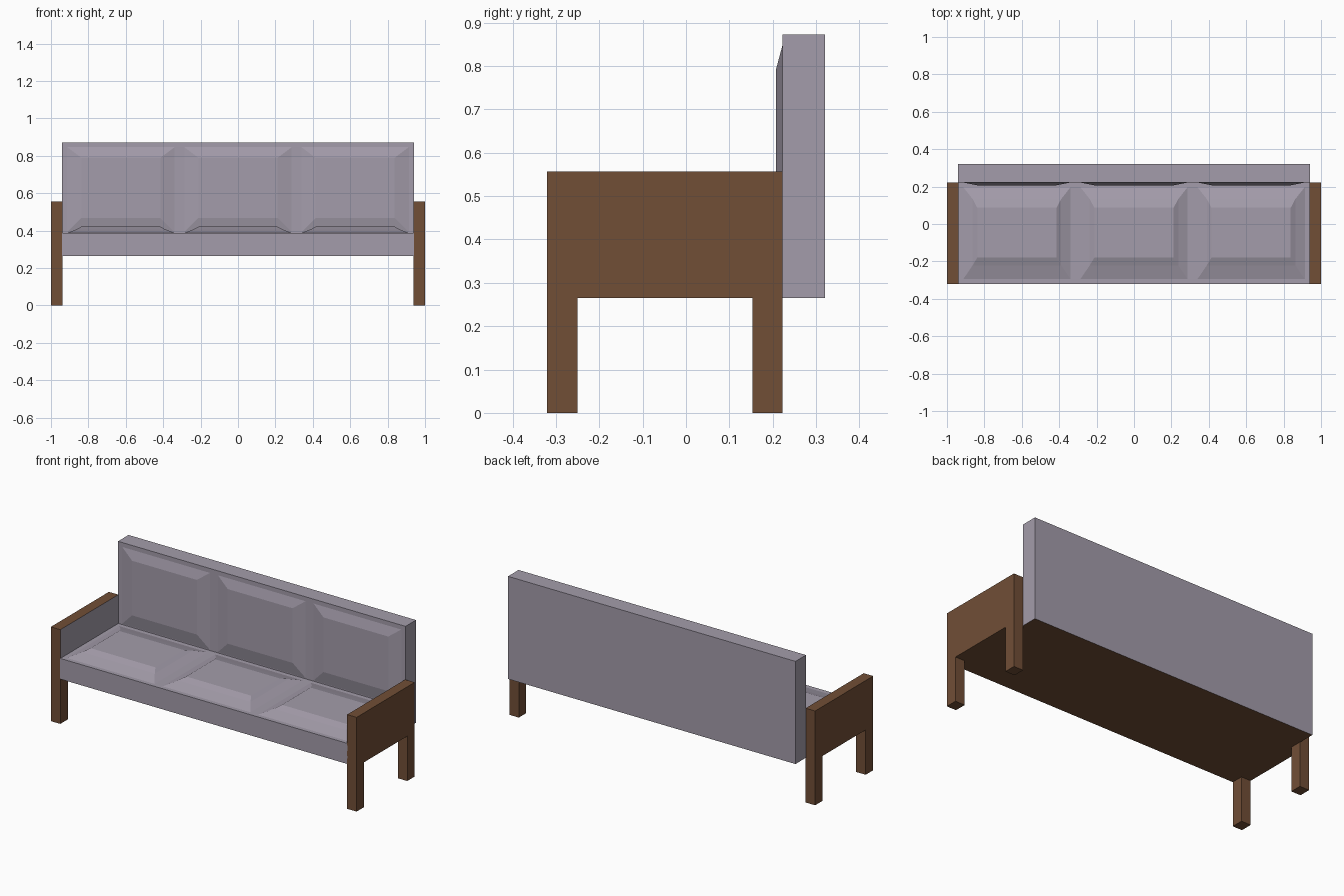
import bpy, bmesh

if "Cube" in bpy.data.objects:
    bpy.data.objects.remove(bpy.data.objects["Cube"])


def material(name, colour):
    m = bpy.data.materials.new(name)
    m.diffuse_color = (*colour, 1)
    m.use_nodes = True
    m.node_tree.nodes["Principled BSDF"].inputs["Base Color"].default_value = m.diffuse_color
    return m


FABRIC = material("mauve grey fabric", (0.37, 0.335, 0.405))
WOOD = material("brown wood", (0.165, 0.077, 0.037))


def finish(bm, name, mats):
    mesh = bpy.data.meshes.new(name)
    bm.to_mesh(mesh)
    bm.free()
    for m in mats:
        mesh.materials.append(m)
    ob = bpy.data.objects.new(name, mesh)
    bpy.context.collection.objects.link(ob)
    return ob


def box(name, lo, hi, mats, rule=None):
    """Box between two corners; faces where rule(normal) holds use the second material."""
    bm = bmesh.new()
    bmesh.ops.create_cube(bm, size=1)
    for v in bm.verts:
        v.co = [(a + b) / 2 + c * (b - a) for a, b, c in zip(lo, hi, v.co)]
    bm.normal_update()
    for f in bm.faces:
        if rule and rule(f.normal):
            f.material_index = 1
    return finish(bm, name, mats)


def cushion(name, rings, place):
    """Raised pad from stacked rectangles (u0, u1, v0, v1, height)."""
    bm = bmesh.new()
    loops = [[bm.verts.new(place(u, v, h))
              for u, v in ((u0, v0), (u1, v0), (u1, v1), (u0, v1))]
             for u0, u1, v0, v1, h in rings]
    for a, b in zip(loops, loops[1:]):
        for i in range(4):
            j = (i + 1) % 4
            bm.faces.new((a[i], a[j], b[j], b[i]))
    bm.faces.new(loops[-1])
    return finish(bm, name, [FABRIC])


# Seat and backrest blocks, brown underneath
def underside(n):
    return n.z < -0.5


box("seat", (-0.94, -0.32, 0.265), (0.94, 0.222, 0.387), [FABRIC, WOOD], underside)
box("backrest", (-0.94, 0.222, 0.265), (0.94, 0.32, 0.872), [FABRIC, WOOD], underside)

# Armrests with fabric on the inner face, and legs
for side, s in (("left", -1), ("right", 1)):
    x0, x1 = sorted((s * 0.938, s * 1.0))
    box(side + "_armrest", (x0, -0.32, 0.265), (x1, 0.222, 0.557),
        [WOOD, FABRIC], lambda n: n.x * s < -0.5)
    for end, y0, y1 in (("front", -0.32, -0.25), ("back", 0.153, 0.222)):
        box(f"{side}_{end}_leg", (x0, y0, 0), (x1, y1, 0.265), [WOOD])

# Three seat cushions and three back cushions
for i, cx in enumerate((-0.626, 0, 0.626)):
    a, b = cx - 0.287, cx + 0.287
    cushion(f"seat_cushion_{i + 1}",
            [(a, b, -0.295, 0.197, 0),
             (a + 0.05, b - 0.05, -0.222, 0.134, 0.02),
             (a + 0.075, b - 0.075, -0.18, 0.087, 0.034)],
            lambda u, v, h: (u, v, 0.387 + h))
    cushion(f"back_cushion_{i + 1}",
            [(a, b, 0.392, 0.846, 0),
             (a + 0.075, b - 0.075, 0.467, 0.79, 0.015)],
            lambda u, v, h: (u, 0.222 - h, v))
